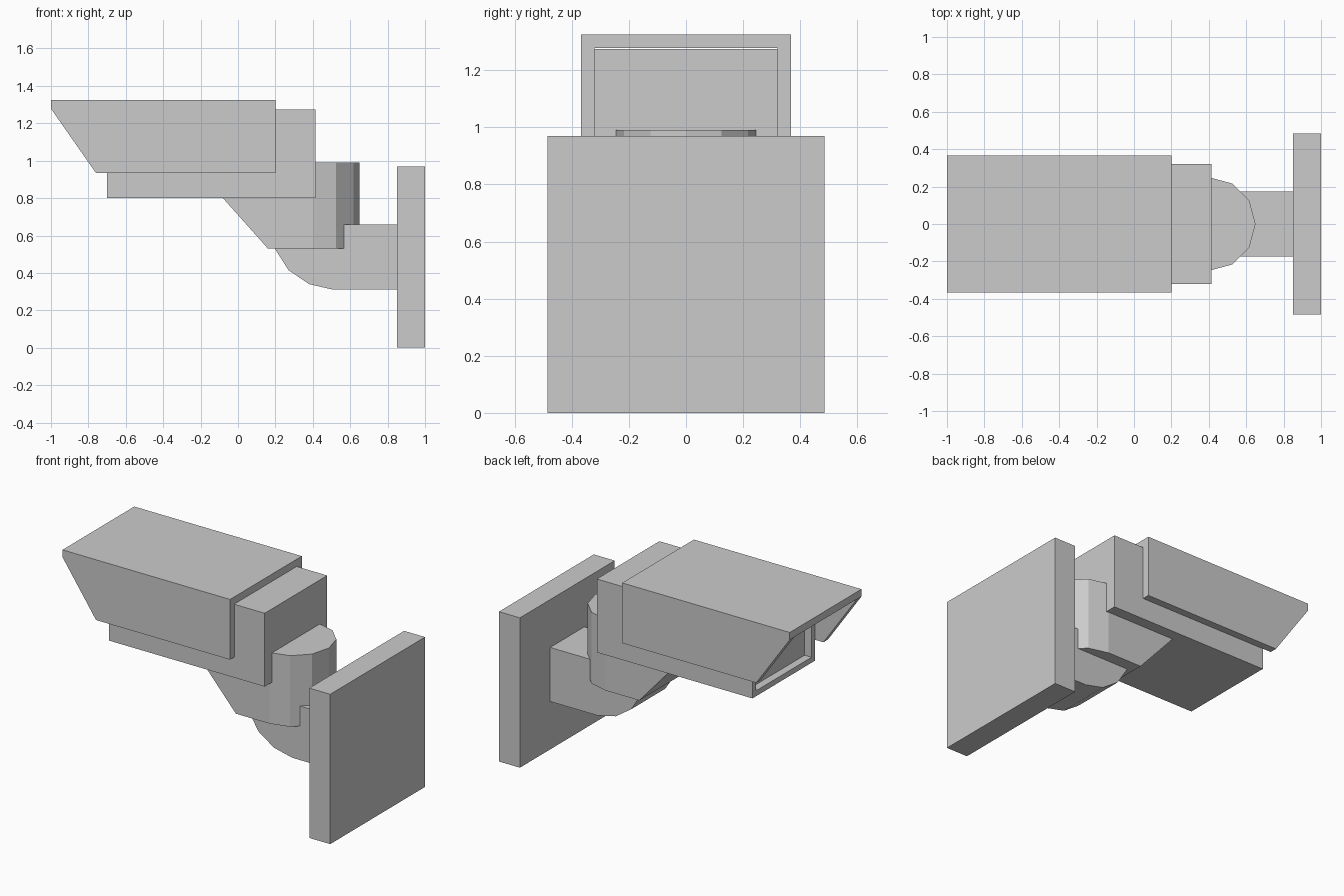
import bpy, bmesh, math
from mathutils import Vector

cube = bpy.data.objects.get("Cube")
if cube:
    bpy.data.objects.remove(cube, do_unlink=True)

grey = bpy.data.materials.new("light grey")
grey.use_nodes = True
colour = (0.6, 0.6, 0.6, 1)
grey.diffuse_color = colour
grey.node_tree.nodes["Principled BSDF"].inputs["Base Color"].default_value = colour


def finish(name, bm):
    bmesh.ops.recalc_face_normals(bm, faces=bm.faces)
    mesh = bpy.data.meshes.new(name)
    bm.to_mesh(mesh)
    bm.free()
    mesh.materials.append(grey)
    obj = bpy.data.objects.new(name, mesh)
    bpy.context.collection.objects.link(obj)
    return obj


def prism(outline, direction):
    """Extrude a flat outline of 3D points along a direction."""
    bm = bmesh.new()
    face = bm.faces.new([bm.verts.new(p) for p in outline])
    ext = bmesh.ops.extrude_face_region(bm, geom=[face])
    verts = [g for g in ext["geom"] if isinstance(g, bmesh.types.BMVert)]
    bmesh.ops.translate(bm, verts=verts, vec=Vector(direction))
    return bm


def side_prism(profile, y0, y1):
    return prism([(x, y0, z) for x, z in profile], (0, y1 - y0, 0))


def box(x0, x1, half_y, z0, z1):
    return side_prism([(x0, z0), (x1, z0), (x1, z1), (x0, z1)], -half_y, half_y)


# Square plate that fixes to the wall
finish("wall_plate", box(0.85, 1.0, 0.485, 0, 0.97))

# Arm with a rounded elbow underneath
arm = [(0.85, 0.31), (0.51, 0.31), (0.38, 0.34), (0.27, 0.415), (0.20, 0.525),
       (0.20, 0.56), (0.45, 0.66), (0.85, 0.66)]
finish("arm", side_prism(arm, -0.175, 0.175))

# Swivel bracket: half-round back, sloping front
base, top, radius, centre = 0.53, 0.99, 0.25, 0.40
plan = [(centre + radius * math.cos(a), radius * math.sin(a), base)
        for a in (math.radians(d) for d in range(-90, 91, 30))]
plan += [(0.16, radius, base), (0.16, -radius, base)]
bracket = prism(plan, (0, 0, top - base))
for v in bracket.verts:
    if v.co.x < 0.2 and v.co.z > 0.9:
        v.co.x = -0.25
finish("swivel_bracket", bracket)

# Camera housing with a recessed front window
body = box(-0.70, 0.415, 0.32, 0.80, 1.275)
body.normal_update()
bmesh.ops.recalc_face_normals(body, faces=body.faces)
front = min(body.faces, key=lambda f: f.calc_center_median().x)
bmesh.ops.inset_region(body, faces=[front], thickness=0.05)
ext = bmesh.ops.extrude_face_region(body, geom=[front])
bmesh.ops.translate(body, vec=(0.05, 0, 0),
                    verts=[g for g in ext["geom"] if isinstance(g, bmesh.types.BMVert)])
if front.is_valid:
    body.faces.remove(front)
finish("camera_housing", body)

# Sun hood: an upside-down channel, its front edge cut back at a slant
hx, hy, hz, low, wall = 0.20, 0.367, 1.325, 0.935, 0.047
channel = [(-hy, low), (-hy, hz), (hy, hz), (hy, low),
           (hy - wall, low), (hy - wall, hz - wall), (wall - hy, hz - wall), (wall - hy, low)]
hood = prism([(hx, y, z) for y, z in channel], (-1.2, 0, 0))
for v in hood.verts:
    if v.co.x < 0 and v.co.z < 1:
        v.co.x = -0.76
# Square off the tip so the slant begins below the roof
tip = [e for e in hood.edges if all(v.co.x < -0.7 for v in e.verts)
       and abs(e.verts[0].co.z - e.verts[1].co.z) > 0.36]
for e in tip:
    upper = max(e.verts, key=lambda v: v.co.z)
    _, v = bmesh.utils.edge_split(e, upper, 0.12)
    v.co = (-1, upper.co.y, hz - wall)
# Split the front face into a flat roof lip and two slanted cheeks
for f in [f for f in hood.faces if all(v.co.x < -0.7 for v in f.verts)]:
    for side in (-1, 1):
        pair = [v for v in f.verts if side * v.co.y > 0 and abs(v.co.z - hz + wall) < 1e-4]
        if len(pair) == 2:
            new = bmesh.utils.face_split(f, *pair)[0]
            f = max((f, new), key=lambda g: g.calc_center_median().z)
finish("sun_hood", hood)
